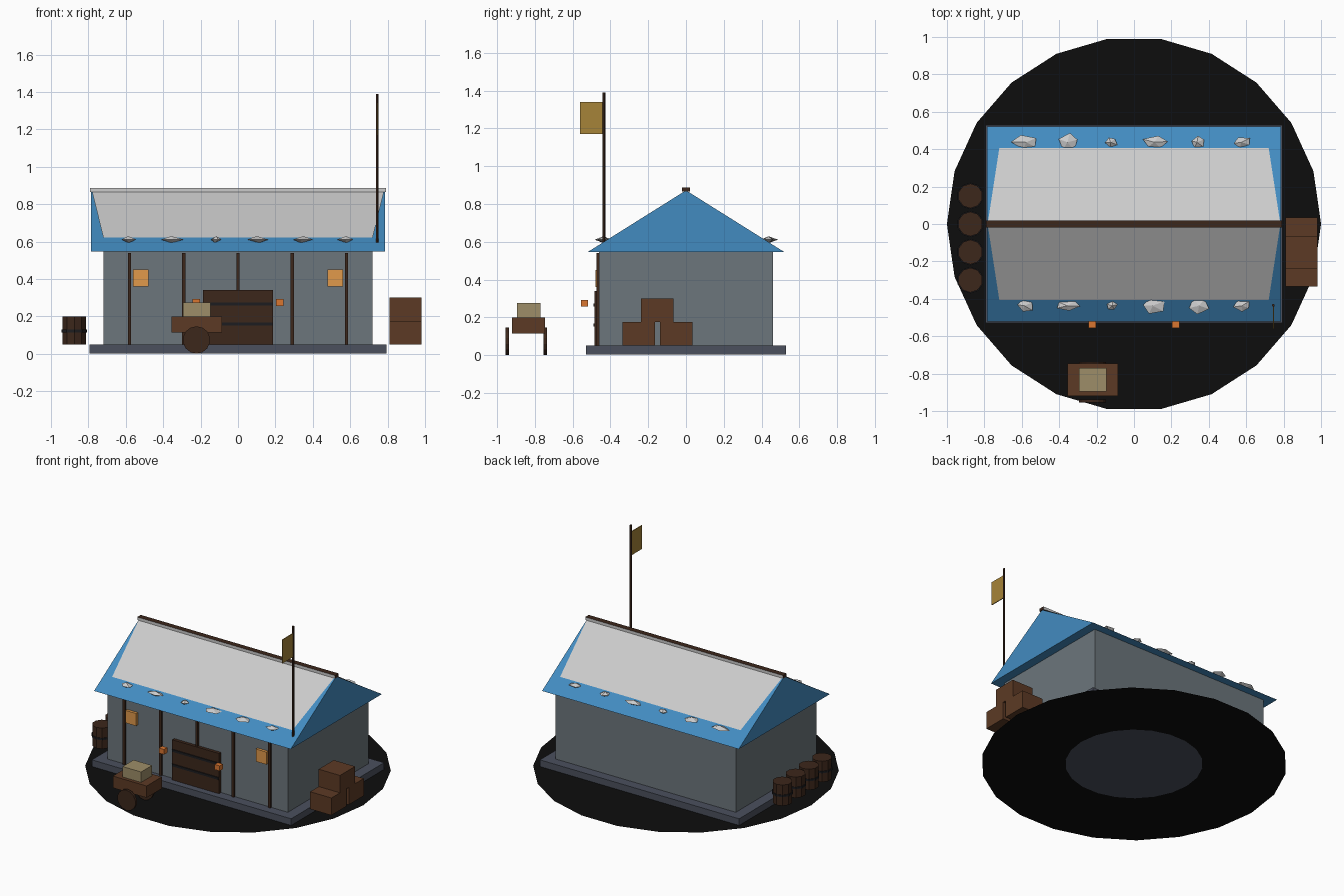
import bpy, bmesh, random
from math import pi, radians
from mathutils import Matrix, Vector

if "Cube" in bpy.data.objects:
    bpy.data.objects.remove(bpy.data.objects["Cube"])

random.seed(4)

COLOURS = {
    "black": (0.004, 0.004, 0.004), "slate": (0.07, 0.08, 0.11), "wall": (0.15, 0.18, 0.20),
    "blue": (0.055, 0.26, 0.53), "snow": (0.52, 0.52, 0.54), "dark_wood": (0.045, 0.02, 0.011),
    "wood": (0.107, 0.042, 0.018), "iron": (0.012, 0.012, 0.014), "window": (0.75, 0.32, 0.07),
    "lantern": (0.70, 0.18, 0.03), "gold": (0.38, 0.23, 0.04), "sack": (0.34, 0.27, 0.14),
}
MATS = {}
for key, rgb in COLOURS.items():
    MATS[key] = bpy.data.materials.new(key)
    MATS[key].diffuse_color = (*rgb, 1)


def finish(name, bm, mat):
    me = bpy.data.meshes.new(name)
    bm.to_mesh(me)
    bm.free()
    me.materials.append(MATS[mat])
    ob = bpy.data.objects.new(name, me)
    bpy.context.collection.objects.link(ob)
    return ob


def box(name, x, y, z, mat):
    """Box from (min, max) ranges on each axis."""
    bm = bmesh.new()
    centre = Vector([(r[0] + r[1]) / 2 for r in (x, y, z)])
    size = [r[1] - r[0] for r in (x, y, z)]
    bmesh.ops.create_cube(bm, size=1, matrix=Matrix.Translation(centre) @ Matrix.Diagonal((*size, 1)))
    return finish(name, bm, mat)


def cyl(name, loc, r, depth, sides, mat, rot=(0, 'X')):
    bm = bmesh.new()
    bmesh.ops.create_cone(bm, cap_ends=True, segments=sides, radius1=r, radius2=r, depth=depth,
                          matrix=Matrix.Translation(loc) @ Matrix.Rotation(rot[0], 4, rot[1]))
    return finish(name, bm, mat)


def polys(name, verts, faces, mat):
    bm = bmesh.new()
    vs = [bm.verts.new(v) for v in verts]
    for f in faces:
        bm.faces.new([vs[i] for i in f])
    return finish(name, bm, mat)


# flat ground ring
bm = bmesh.new()
rings = []
for r in (1.0, 0.45):
    rings.append([bm.verts.new(Matrix.Rotation(2 * pi * i / 22, 3, 'Z') @ Vector((r, 0, 0))) for i in range(22)])
for i in range(22):
    j = (i + 1) % 22
    bm.faces.new((rings[0][i], rings[0][j], rings[1][j], rings[1][i]))
finish("ground_ring", bm, "black")

# foundation and walls
box("foundation", (-0.795, 0.795), (-0.53, 0.53), (0.002, 0.05), "slate")
box("walls", (-0.72, 0.72), (-0.46, 0.46), (0.05, 0.548), "wall")

# gable roof prism
X, Y, Z0, Z1 = 0.785, 0.52, 0.546, 0.872
polys("roof", [(-X, -Y, Z0), (-X, Y, Z0), (-X, 0, Z1), (X, -Y, Z0), (X, Y, Z0), (X, 0, Z1)],
      [(0, 2, 1), (3, 4, 5), (0, 3, 5, 2), (1, 2, 5, 4), (0, 1, 4, 3)], "blue")

# snow sheets on both slopes
for side, s in (("front", -1), ("back", 1)):
    order = (0, 1, 2, 3) if s < 0 else (3, 2, 1, 0)
    polys(f"snow_sheet_{side}", [(-0.72, s * 0.407, 0.622), (0.72, s * 0.407, 0.622),
                                 (0.782, s * 0.005, 0.875), (-0.782, s * 0.005, 0.875)], [order], "snow")

# ridge beam with snowy sides
beam = box("ridge_beam", (-0.79, 0.79), (-0.02, 0.02), (0.866, 0.887), "dark_wood")
beam.data.materials.append(MATS["snow"])
for p in beam.data.polygons:
    if abs(p.normal.y) > 0.9:
        p.material_index = 1

# faceted snow clumps along the eaves
clump_x = (-0.58, -0.35, -0.12, 0.11, 0.34, 0.58)
clump_size = {-1: ((.042, .035), (.06, .027), (.03, .024), (.06, .046), (.056, .046), (.045, .032)),
              1: ((.07, .04), (.053, .05), (.032, .027), (.06, .035), (.038, .035), (.045, .03))}
for s, sizes in clump_size.items():
    for i, (cx, (sx, sy)) in enumerate(zip(clump_x, sizes)):
        bm = bmesh.new()
        bmesh.ops.create_uvsphere(bm, u_segments=5, v_segments=2, radius=1)
        turn = Matrix.Rotation(random.uniform(0, 6), 3, 'Z')
        for v in bm.verts:
            v.co = turn @ v.co
            v.co.x += random.uniform(-0.2, 0.2)
            v.co = (cx + v.co.x * sx, s * 0.437 + v.co.y * sy, 0.611 + v.co.z * 0.018)
        finish(f"snow_clump_{'front' if s < 0 else 'back'}_{i + 1}", bm, "snow")

# front posts
for i in range(5):
    px = -0.58 + 0.29 * i
    box(f"post_{i + 1}", (px - 0.009, px + 0.009), (-0.473, -0.457), (0.05, 0.54), "dark_wood")

# door with iron bands
box("door", (-0.187, 0.187), (-0.483, -0.455), (0.05, 0.34), "dark_wood")
for i, bz in enumerate((0.16, 0.265)):
    box(f"door_band_{i + 1}", (-0.185, 0.185), (-0.49, -0.48), (bz - 0.008, bz + 0.008), "iron")

# windows and lanterns
for side, s in (("left", -1), ("right", 1)):
    wx = 0.52 * s
    box(f"window_{side}", (wx - 0.042, wx + 0.042), (-0.48, -0.458), (0.36, 0.45), "window")
    lx = 0.222 * s
    box(f"lantern_{side}", (lx - 0.02, lx + 0.02), (-0.555, -0.518), (0.256, 0.293), "lantern")

# flag and pole
cyl("flag_pole", (0.745, -0.435, 0.99), 0.008, 0.8, 6, "dark_wood")
box("flag", (0.742, 0.748), (-0.56, -0.44), (1.17, 1.34), "gold")

# stacked crates
for i, (y0, z0) in enumerate(((-0.335, 0.05), (-0.137, 0.05), (-0.237, 0.175))):
    box(f"crate_{i + 1}", (0.81, 0.98), (y0, y0 + 0.172), (z0, z0 + 0.125), "wood")

# barrels with iron hoops
for i in range(4):
    by = 0.15 - 0.15 * i
    cyl(f"barrel_{i + 1}", (-0.875, by, 0.125), 0.066, 0.15, 10, "dark_wood")
    cyl(f"barrel_hoop_{i + 1}", (-0.875, by, 0.122), 0.071, 0.014, 10, "iron")

# hand cart with cargo box
box("cart_bed", (-0.355, -0.085), (-0.92, -0.747), (0.115, 0.2), "wood")
box("cart_cargo", (-0.295, -0.147), (-0.895, -0.77), (0.2, 0.275), "sack")
for side, wy in (("front", -0.946), ("back", -0.746)):
    cyl(f"cart_wheel_{side}", (-0.222, wy, 0.074), 0.073, 0.018, 14, "dark_wood", (radians(90), 'X'))

for m in bpy.data.materials:
    if m.users and not m.is_grease_pencil:
        m.use_nodes = True
        m.node_tree.nodes["Principled BSDF"].inputs["Base Color"].default_value = m.diffuse_color
